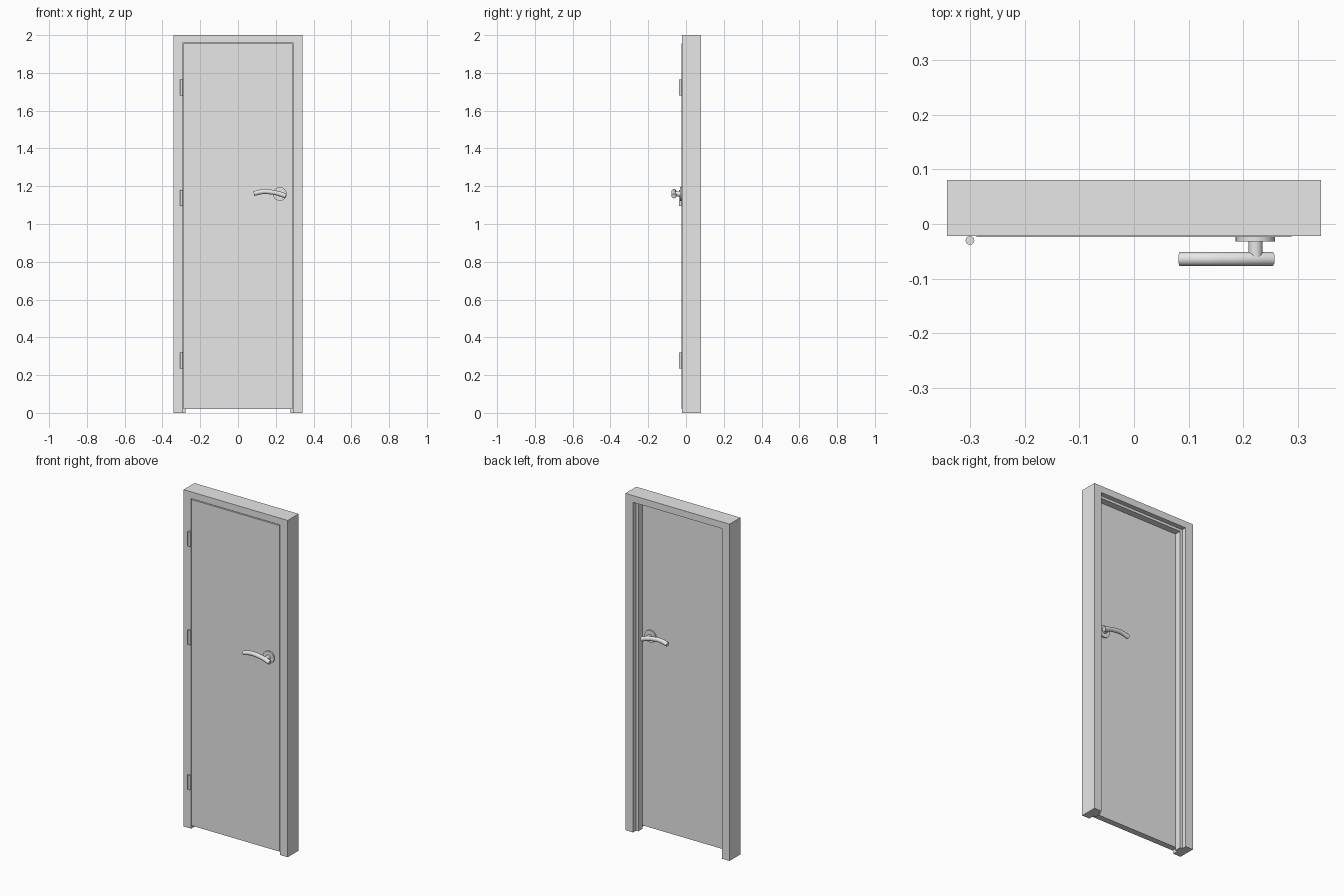
import bpy
import bmesh
from math import radians
from mathutils import Matrix

if "Cube" in bpy.data.objects:
    bpy.data.objects.remove(bpy.data.objects["Cube"])

GREY = (0.8, 0.8, 0.8, 1)
grey = bpy.data.materials.new("plain grey")
grey.use_nodes = True
grey.diffuse_color = GREY
grey.node_tree.nodes["Principled BSDF"].inputs["Base Color"].default_value = GREY

DOOR_FRONT, DOOR_BACK = -0.024, 0.012


def finish(name, bm):
    bmesh.ops.recalc_face_normals(bm, faces=bm.faces)
    mesh = bpy.data.meshes.new(name)
    bm.to_mesh(mesh)
    bm.free()
    mesh.materials.append(grey)
    obj = bpy.data.objects.new(name, mesh)
    bpy.context.collection.objects.link(obj)
    return obj


def smooth(obj):
    bpy.ops.object.select_all(action="DESELECT")
    obj.select_set(True)
    bpy.context.view_layer.objects.active = obj
    bpy.ops.object.shade_smooth_by_angle(angle=radians(35))


def extrude_outline(name, outline, y0, y1):
    """Extrude an x-z outline from y0 to y1."""
    bm = bmesh.new()
    face = bm.faces.new([bm.verts.new((x, y0, z)) for x, z in outline])
    grown = bmesh.ops.extrude_face_region(bm, geom=[face])["geom"]
    verts = [v for v in grown if isinstance(v, bmesh.types.BMVert)]
    bmesh.ops.translate(bm, verts=verts, vec=(0, y1 - y0, 0))
    return finish(name, bm)


def surround(name, outer, inner, y0, y1):
    """Two jambs joined by a head, open at the floor."""
    (ox, oz), (ix, iz) = outer, inner
    extrude_outline(name, [(-ox, 0), (-ox, oz), (ox, oz), (ox, 0),
                           (ix, 0), (ix, iz), (-ix, iz), (-ix, 0)], y0, y1)


def cylinder(name, radius, length, centre, along_y=False, sides=32):
    bm = bmesh.new()
    turn = Matrix.Rotation(radians(90 if along_y else 0), 4, "X")
    bmesh.ops.create_cone(bm, cap_ends=True, segments=sides, radius1=radius,
                          radius2=radius, depth=length,
                          matrix=Matrix.Translation(centre) @ turn)
    smooth(finish(name, bm))


# Frame, with a door stop behind the leaf
surround("frame", (0.342, 2), (0.292, 1.96), -0.022, 0.08)
surround("door_stop", (0.292, 1.96), (0.277, 1.945), DOOR_BACK + 0.001, 0.052)

# Door leaf
extrude_outline("door_leaf", [(-0.288, 0.02), (-0.288, 1.956),
                              (0.288, 1.956), (0.288, 0.02)],
                DOOR_FRONT, DOOR_BACK)

# Hinges: a long lower knuckle and a short upper one
for label, z in (("lower", 0.235), ("middle", 1.095), ("upper", 1.68)):
    cylinder(label + "_hinge_knuckle", 0.008, 0.062, (-0.3, -0.03, z + 0.031), sides=16)
    cylinder(label + "_hinge_cap", 0.008, 0.023, (-0.3, -0.03, z + 0.0735), sides=16)

# Curved lever handles on both sides
LEVER_PATH = [(0.253, 1.148), (0.222, 1.159), (0.175, 1.169),
              (0.13, 1.171), (0.084, 1.161)]
for label, face, out in (("front", DOOR_FRONT, -1), ("back", DOOR_BACK, 1)):
    cylinder(label + "_handle_rose", 0.036, 0.008,
             (0.222, face + out * 0.004, 1.159), along_y=True)
    cylinder(label + "_handle_neck", 0.013, 0.03,
             (0.222, face + out * 0.021, 1.159), along_y=True)

    curve = bpy.data.curves.new(label + "_handle_lever", "CURVE")
    curve.dimensions = "3D"
    curve.bevel_depth = 0.013
    curve.bevel_resolution = 5
    curve.use_fill_caps = True
    curve.resolution_u = 6
    spline = curve.splines.new("BEZIER")
    spline.bezier_points.add(len(LEVER_PATH) - 1)
    for point, (x, z) in zip(spline.bezier_points, LEVER_PATH):
        point.co = (x, face + out * 0.04, z)
        point.handle_left_type = point.handle_right_type = "AUTO"
    curve.materials.append(grey)
    lever = bpy.data.objects.new(label + "_handle_lever", curve)
    bpy.context.collection.objects.link(lever)
    bpy.ops.object.select_all(action="DESELECT")
    lever.select_set(True)
    bpy.context.view_layer.objects.active = lever
    bpy.ops.object.convert(target="MESH")
    smooth(bpy.context.view_layer.objects.active)
